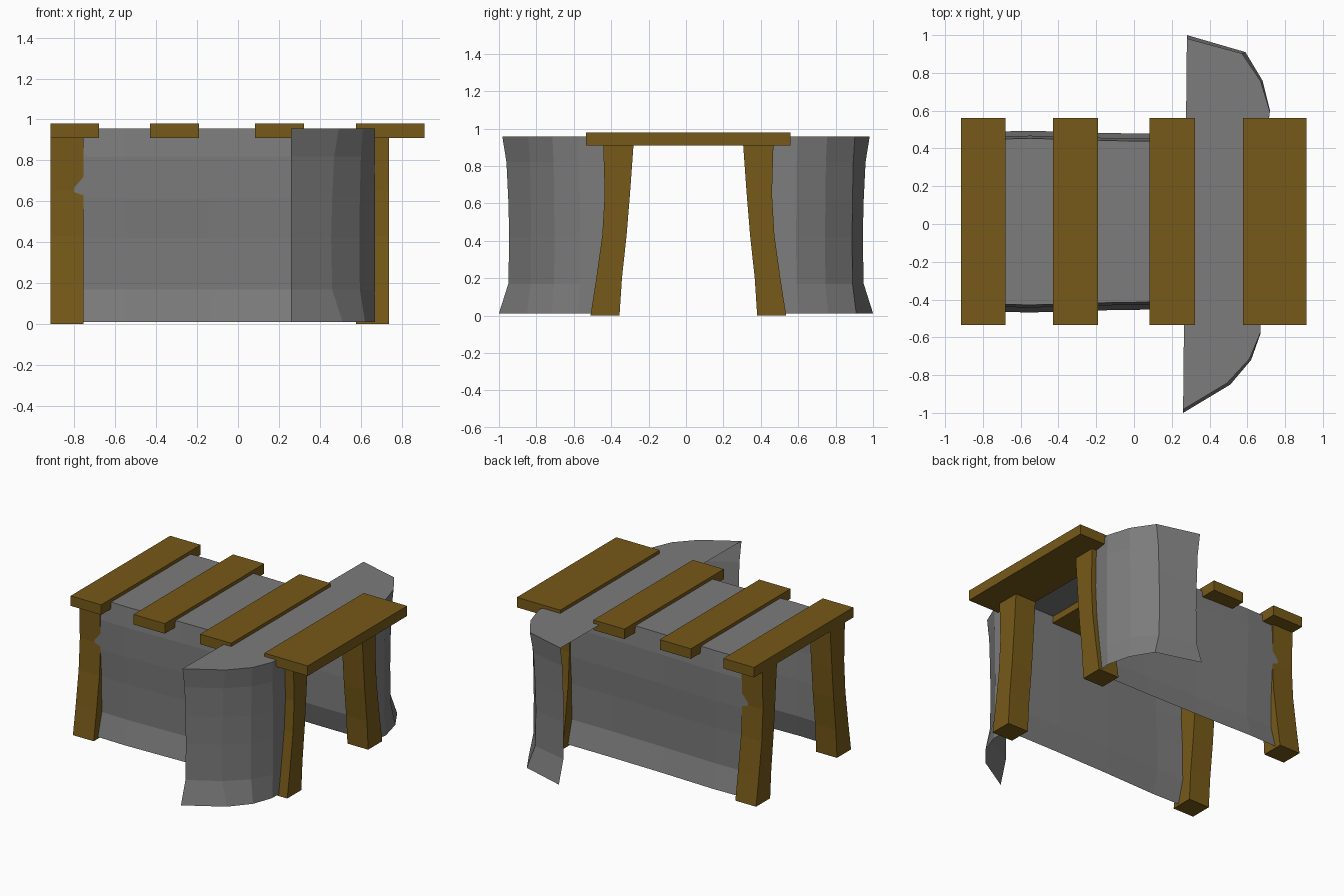
import bpy, bmesh

if "Cube" in bpy.data.objects:
    bpy.data.objects.remove(bpy.data.objects["Cube"])

YC = 0.0125  # centre line of the frame in y


def material(name, rgb):
    m = bpy.data.materials.new(name)
    m.diffuse_color = (*rgb, 1)
    m.use_nodes = True
    m.node_tree.nodes["Principled BSDF"].inputs["Base Color"].default_value = m.diffuse_color
    return m


wood = material("wood", (.18, .1, .009))
hide = material("hide", (.2, .2, .2))


def make(name, build, mat):
    bm = bmesh.new()
    build(bm)
    bmesh.ops.remove_doubles(bm, verts=bm.verts, dist=0.0005)
    me = bpy.data.meshes.new(name)
    bm.to_mesh(me)
    bm.free()
    ob = bpy.data.objects.new(name, me)
    bpy.context.collection.objects.link(ob)
    me.materials.append(mat)
    return ob


def skin(bm, rows, closed=False, flip=False):
    """Quads between successive rows of points."""
    vs = [[bm.verts.new(p) for p in r] for r in rows]
    n = len(vs[0])
    for a, b in zip(vs, vs[1:]):
        for i in range(n if closed else n - 1):
            j = (i + 1) % n
            q = [a[i], a[j], b[j], b[i]]
            bm.faces.new(q[::-1] if flip else q)
    return vs


# Top planks
for k, (x0, x1) in enumerate([(-.915, -.68), (-.43, -.19), (.083, .322), (.577, .912)]):
    def plank(bm, x0=x0, x1=x1):
        y0, y1 = -.535, .56
        rows = [[(x0, y0, z), (x1, y0, z), (x1, y1, z), (x0, y1, z)] for z in (.91, .98)]
        vs = skin(bm, rows, closed=True)
        bm.faces.new(vs[0][::-1])
        bm.faces.new(vs[1])
    make(f"plank_{k + 1}", plank, wood)

# Bowed legs: z, inner y, outer y
LEG = [(0, .368, .523), (.2, .355, .492), (.43, .33, .46), (.65, .312, .447), (.915, .293, .455)]
for xn, x0, x1 in (("left", -.915, -.755), ("right", .577, .737)):
    for yn, s in (("front", -1), ("back", 1)):
        def leg(bm):
            rows = [[(x0, YC + s * a, z), (x1, YC + s * a, z),
                     (x1, YC + s * b, z), (x0, YC + s * b, z)] for z, a, b in LEG]
            vs = skin(bm, rows, closed=True)
            bm.faces.new(vs[0][::-1])
            bm.faces.new(vs[-1])
            bmesh.ops.recalc_face_normals(bm, faces=bm.faces)
        make(f"{yn}_{xn}_leg", leg, wood)

# Hide cover stretched between the legs
ZS = [.012, .17, .42, .615, .82, .957]
WALL = [.475, .432, .435, .447, .449, .435]
COLS = [(-.8, 0), (-.55, .006), (-.14, -.006), (.27, -.012), (.66, -.012)]


def cover(bm):
    for s in (-1, 1):
        rows = [[(x, YC + s * (w + d), z) for x, d in COLS] for z, w in zip(ZS, WALL)]
        skin(bm, rows, flip=s > 0)
    # roof sheet, up to where the flared sheet starts
    rows = [[(x, YC + s * (WALL[-1] + d), ZS[-1]) for x, d in COLS[:4]] for s in (-1, 1)]
    skin(bm, rows)


make("hide_cover", cover, hide)

# Flared sheet: plan outline of each wing, pulled in around mid height
FRONT = [(.26, -1), (.51, -.85), (.62, -.72), (.67, -.58), (.67, -.43)]
BACK = [(.28, 1), (.59, .91), (.68, .76), (.72, .6), (.70, .45)]
PULL = [0, .05, .055, .05, .04, .018]      # inward shift by height
XF = [0, -1, -.5, -.05, 0]                 # share of the shift in x per column
YF = [1, .4, .3, .2, 0]                    # share of the shift in y per column


def wings(bm):
    tops = []
    for s, plan in ((-1, FRONT), (1, BACK)):
        rows = [[(x + p * fx, y - s * p * fy, z) for (x, y), fx, fy in zip(plan, XF, YF)]
                for z, p in zip(ZS, PULL)]
        vs = skin(bm, rows, flip=s > 0)
        tops.append(vs[-1])
    bm.faces.new(tops[0] + tops[1][::-1])


make("flared_sheet", wings, hide)
